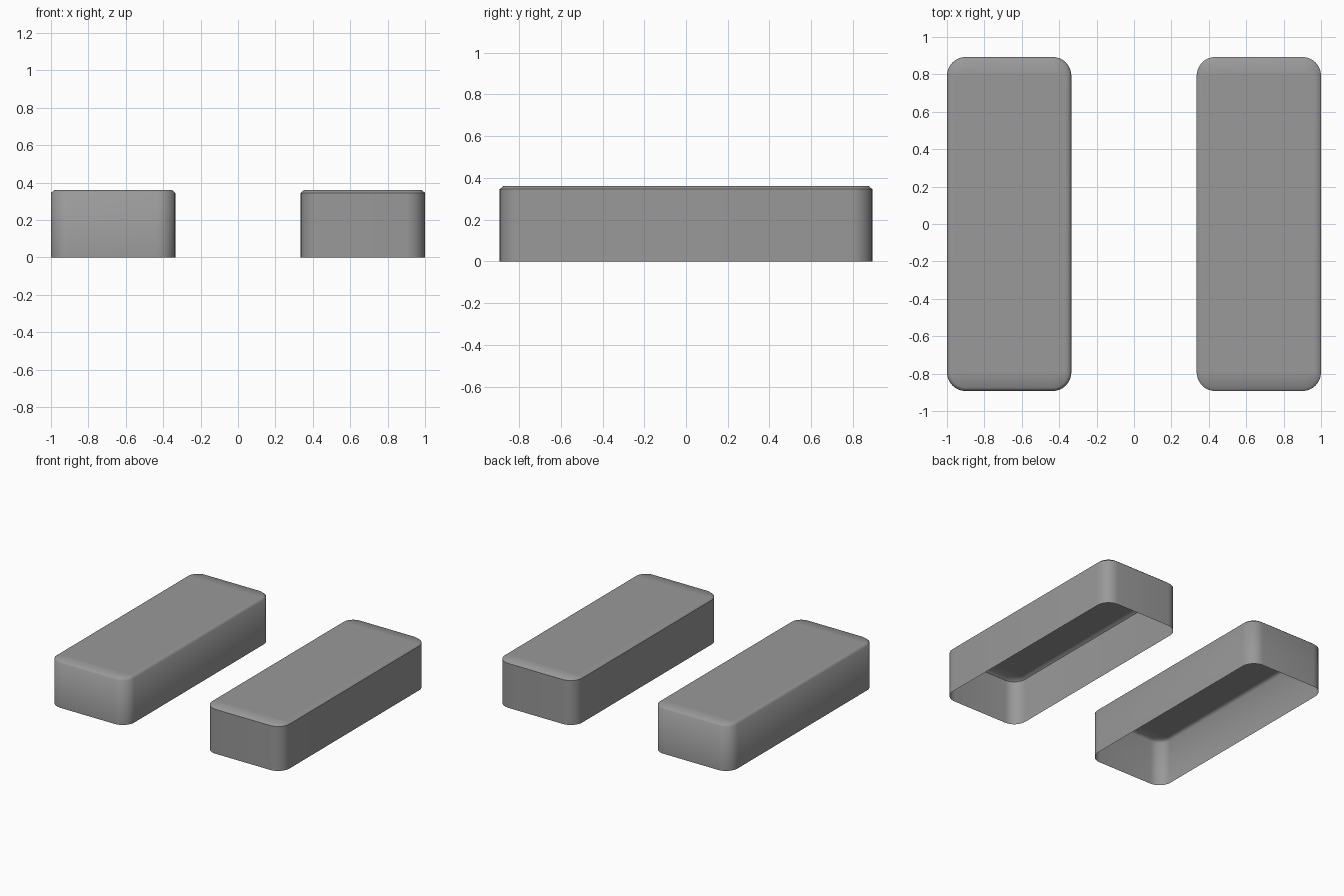
import bpy, bmesh, math

if "Cube" in bpy.data.objects:
    bpy.data.objects.remove(bpy.data.objects["Cube"])

HX, HY, H, R = 0.3325, 0.893, 0.36, 0.1   # half sizes, height, corner radius
SEG = 8

grey = bpy.data.materials.new("dark_grey")
grey.diffuse_color = (0.32, 0.32, 0.32, 1)
grey.use_nodes = True
grey.node_tree.nodes["Principled BSDF"].inputs["Base Color"].default_value = grey.diffuse_color


def outline(inset):
    """Rounded rectangle, counter-clockwise, moved inwards by inset."""
    r = R - inset
    pts = []
    for i, (sx, sy) in enumerate([(1, 1), (-1, 1), (-1, -1), (1, -1)]):
        for k in range(SEG + 1):
            a = math.pi / 2 * (i + k / SEG)
            pts.append((sx * (HX - R) + r * math.cos(a),
                        sy * (HY - R) + r * math.sin(a)))
    return pts


def cover(name, x, crease):
    # Open-bottomed thin shell: walls and small chamfered rim
    bm = bmesh.new()
    profile = [(0, 0), (0, H - 0.015), (0.018, H)]
    rings = [[bm.verts.new((px, py, z)) for px, py in outline(inset)]
             for inset, z in profile]
    # Flat top: inner panel ends where the corner arcs begin
    rings.append([bm.verts.new((px * 0.94, math.copysign(HY - R - 0.01 * abs(px), py), H))
                  for px, py in outline(0.018)])
    n = len(rings[0])
    for lo, hi in zip(rings, rings[1:]):
        for i in range(n):
            j = (i + 1) % n
            bm.faces.new((lo[i], lo[j], hi[j], hi[i]))
    bm.faces.new(rings[-1])
    for f in bm.faces:
        f.smooth = True
    # Crisp line between wall and rim
    if crease:
        for i in range(n):
            bm.edges.get((rings[1][i], rings[1][(i + 1) % n])).smooth = False
    mesh = bpy.data.meshes.new(name)
    bm.to_mesh(mesh)
    bm.free()
    mesh.materials.append(grey)
    ob = bpy.data.objects.new(name, mesh)
    ob.location.x = x
    bpy.context.collection.objects.link(ob)


cover("left_cover", -(1 - HX), False)
cover("right_cover", 1 - HX, True)
